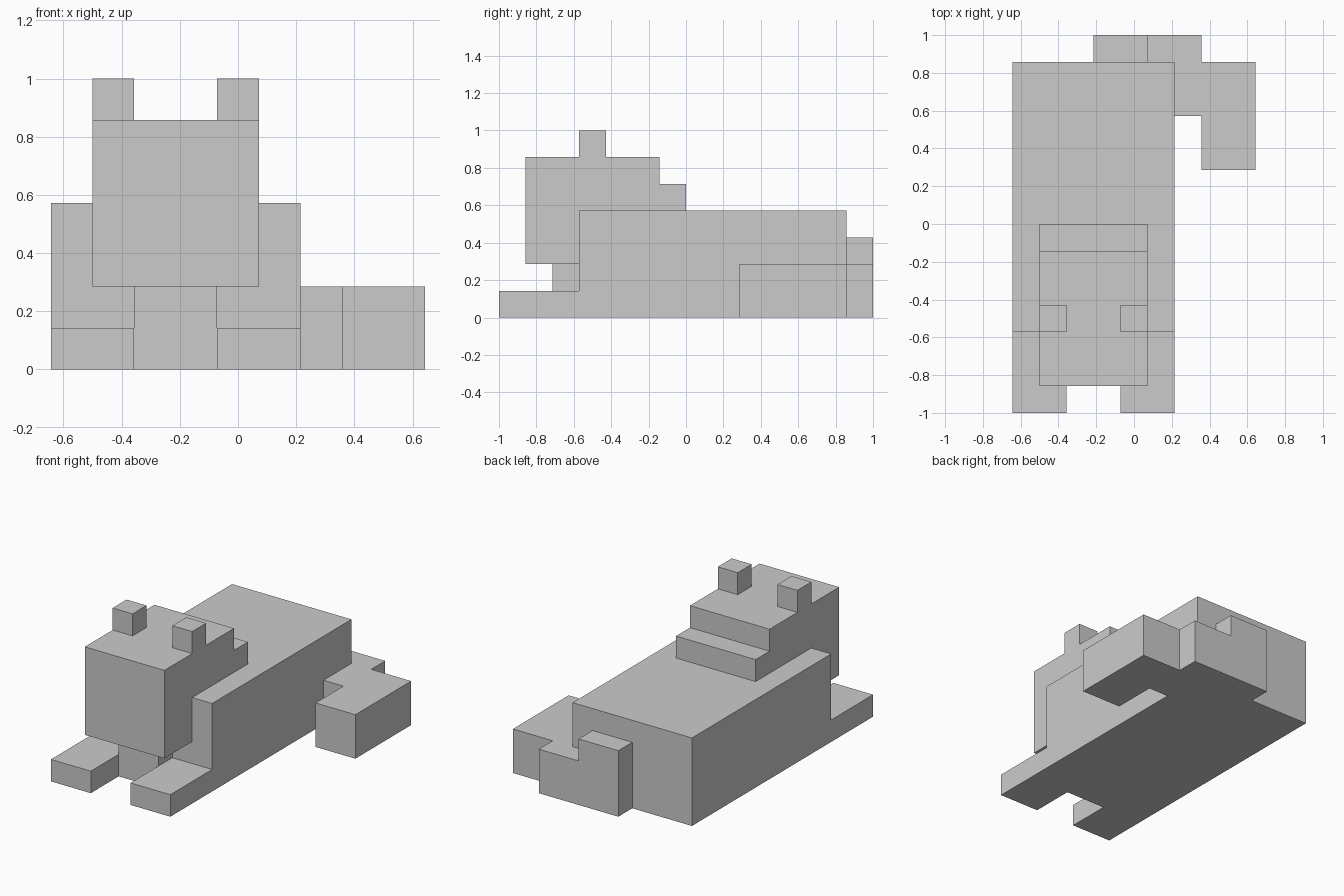
import bpy, bmesh
from mathutils import Vector

if "Cube" in bpy.data.objects:
    bpy.data.objects.remove(bpy.data.objects["Cube"])

U = 1 / 7        # one block of the blocky grid
CX = -1.5        # symmetry plane of the body, in blocks


def prism(name, profile, to_3d, lo, hi):
    """Extrude a 2D profile from lo to hi; to_3d places (a, b, depth) in space."""
    bm = bmesh.new()
    face = bm.faces.new([bm.verts.new(Vector(to_3d(a, b, lo)) * U) for a, b in profile])
    new = bmesh.ops.extrude_face_region(bm, geom=[face])["geom"]
    shift = (Vector(to_3d(0, 0, hi)) - Vector(to_3d(0, 0, lo))) * U
    bmesh.ops.translate(bm, vec=shift, verts=[v for v in new if isinstance(v, bmesh.types.BMVert)])
    bmesh.ops.recalc_face_normals(bm, faces=bm.faces)
    mesh = bpy.data.meshes.new(name)
    bm.to_mesh(mesh)
    bm.free()
    obj = bpy.data.objects.new(name, mesh)
    bpy.context.collection.objects.link(obj)
    return obj


def plan(name, outline, z0, z1):
    return prism(name, outline, lambda x, y, z: (x, y, z), z0, z1)


def side(name, outline, x0, x1):
    return prism(name, outline, lambda y, z, x: (x, y, z), x0, x1)


def box(name, x, y, z):
    return plan(name, [(x[0], y[0]), (x[1], y[0]), (x[1], y[1]), (x[0], y[1])], *z)


# Lying body and the narrow chest under the head
box("body", (CX - 3, CX + 3), (-4, 6), (0, 4))
box("chest", (CX - 1, CX + 1), (-5, -4), (0, 2))

# Head with stepped nape, overhanging the front of the body
side("head", [(-6, 2), (-4, 2), (-4, 4), (0, 4), (0, 5), (-1, 5), (-1, 6), (-6, 6)],
     CX - 2, CX + 2)

# Paired paws and ears
for label, s in (("left", -1), ("right", 1)):
    box(f"front_paw_{label}", sorted((CX + s, CX + 3 * s)), (-7, -4), (0, 1))
    box(f"ear_{label}", sorted((CX + s, CX + 2 * s)), (-4, -3), (6, 7))

# Tail: tall root behind the body, then a low part curling forward
box("tail_root", (-1.5, 0.5), (6, 7), (0, 3))
plan("tail_curl", [(0.5, 6), (1.5, 6), (1.5, 4), (2.5, 4), (2.5, 2), (4.5, 2),
                   (4.5, 6), (2.5, 6), (2.5, 7), (0.5, 7)], 0, 2)
